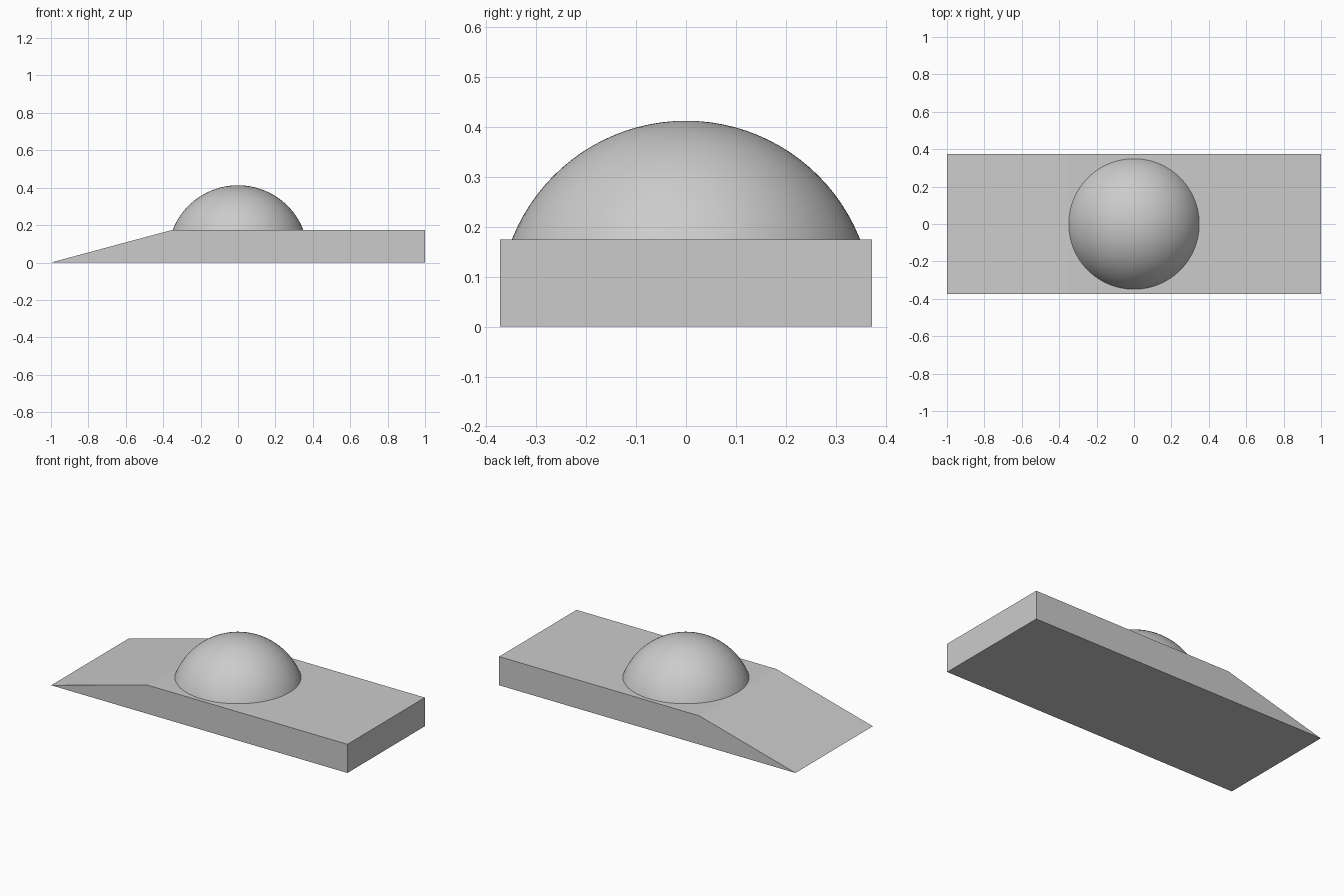
import bpy
import bmesh
from mathutils import Vector

default_cube = bpy.data.objects.get("Cube")
if default_cube:
    bpy.data.objects.remove(default_cube, do_unlink=True)

HALF_WIDTH = 0.373
DECK = 0.175
RADIUS = 0.375

grey = bpy.data.materials.new("light_grey")
grey.use_nodes = True
colour = (0.6, 0.6, 0.6, 1)
grey.diffuse_color = colour
grey.node_tree.nodes["Principled BSDF"].inputs["Base Color"].default_value = colour


def add_object(name, bm):
    bmesh.ops.recalc_face_normals(bm, faces=bm.faces)
    mesh = bpy.data.meshes.new(name)
    bm.to_mesh(mesh)
    bm.free()
    mesh.materials.append(grey)
    obj = bpy.data.objects.new(name, mesh)
    bpy.context.collection.objects.link(obj)
    return obj


# Ramped base: side profile extruded across the width
bm = bmesh.new()
profile = [(-1, 0), (1, 0), (1, DECK), (-0.35, DECK)]
side = bm.faces.new([bm.verts.new((x, -HALF_WIDTH, z)) for x, z in profile])
extruded = bmesh.ops.extrude_face_region(bm, geom=[side])["geom"]
bmesh.ops.translate(bm, vec=(0, 2 * HALF_WIDTH, 0),
                    verts=[v for v in extruded if isinstance(v, bmesh.types.BMVert)])
add_object("ramped_base", bm)

# Dome: sphere cut just below the deck and closed underneath
bm = bmesh.new()
bmesh.ops.create_uvsphere(bm, u_segments=96, v_segments=48, radius=RADIUS)
bmesh.ops.translate(bm, vec=(0, 0, 0.413 - RADIUS), verts=bm.verts)
cut = bmesh.ops.bisect_plane(bm, geom=bm.verts[:] + bm.edges[:] + bm.faces[:],
                             plane_co=Vector((0, 0, DECK - 0.005)),
                             plane_no=Vector((0, 0, 1)), clear_inner=True)
rim = [e for e in cut["geom_cut"] if isinstance(e, bmesh.types.BMEdge)]
bmesh.ops.edgeloop_fill(bm, edges=rim)
dome = add_object("dome", bm)

# Smooth the dome, keeping its rim sharp
bpy.ops.object.select_all(action="DESELECT")
dome.select_set(True)
bpy.context.view_layer.objects.active = dome
bpy.ops.object.shade_smooth_by_angle(angle=0.6)
